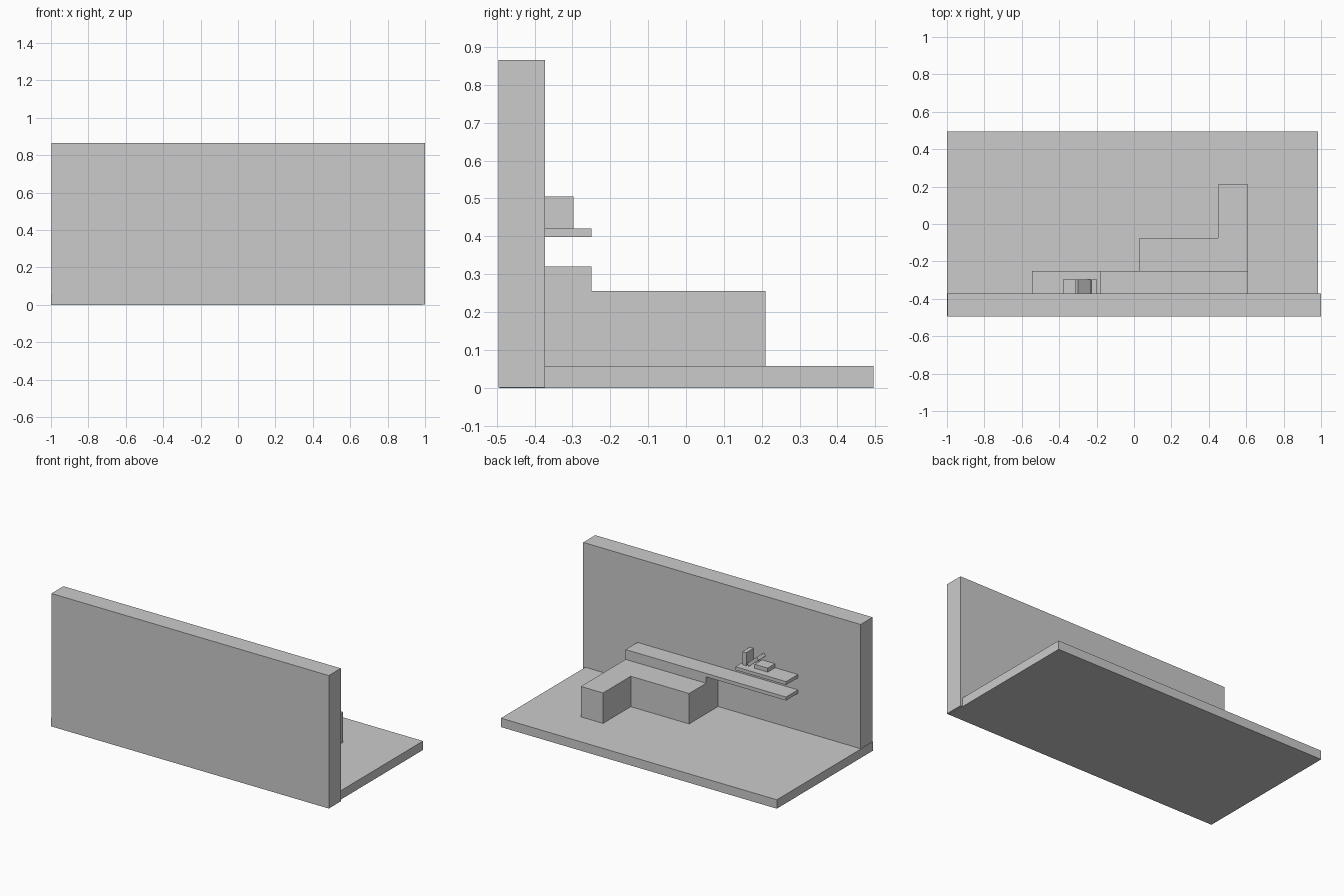
import bpy
from math import radians, sin, cos

if "Cube" in bpy.data.objects:
    bpy.data.objects.remove(bpy.data.objects["Cube"])


def prism(name, pts, axis, lo, hi):
    """Extrude a 2D outline: axis 'z' takes (x, y) points, axis 'y' takes (x, z)."""
    def place(p, h):
        return (p[0], p[1], h) if axis == 'z' else (p[0], h, p[1])
    n = len(pts)
    verts = [place(p, lo) for p in pts] + [place(p, hi) for p in pts]
    faces = [tuple(reversed(range(n))), tuple(range(n, 2 * n))]
    faces += [(i, (i + 1) % n, n + (i + 1) % n, n + i) for i in range(n)]
    if axis == 'y':
        faces = [f[::-1] for f in faces]
    mesh = bpy.data.meshes.new(name)
    mesh.from_pydata(verts, [], faces)
    ob = bpy.data.objects.new(name, mesh)
    bpy.context.collection.objects.link(ob)
    return ob


def box(name, x0, x1, y0, y1, z0, z1):
    return prism(name, [(x0, y0), (x1, y0), (x1, y1), (x0, y1)], 'z', z0, z1)


WALL_Y = -0.372   # room side of the wall

# Room shell
box("floor", -1.0, 0.985, -0.493, 0.495, 0.0, 0.058)
box("wall", -0.996, 1.0, -0.495, WALL_Y, 0.001, 0.866)

# L-shaped sofa seat
prism("sofa_seat", [(0.03, WALL_Y), (0.61, WALL_Y), (0.61, 0.21), (0.45, 0.21),
                    (0.45, -0.075), (0.03, -0.075)], 'z', 0.058, 0.256)

# Raised back ledge that continues as a thin shelf
prism("back_ledge", [(0.03, 0.256), (0.61, 0.256), (0.61, 0.32), (-0.545, 0.32),
                     (-0.545, 0.297), (0.03, 0.297)], 'y', WALL_Y, -0.25)

# Upper shelf
box("upper_shelf", -0.545, -0.18, WALL_Y, -0.25, 0.398, 0.42)

# Books: flat, upright and leaning
BOOK_Y = -0.297
box("flat_book", -0.38, -0.285, WALL_Y, BOOK_Y, 0.42, 0.446)
box("upright_book", -0.226, -0.198, WALL_Y, BOOK_Y, 0.42, 0.505)
a, length, thick = radians(40), 0.091, 0.022
ux, uz = -length * cos(a), length * sin(a)
nx, nz = thick * sin(a), thick * cos(a)
bx, bz = -0.244, 0.42
prism("leaning_book", [(bx, bz), (bx + nx, bz + nz), (bx + nx + ux, bz + nz + uz),
                       (bx + ux, bz + uz)], 'y', WALL_Y, BOOK_Y)
